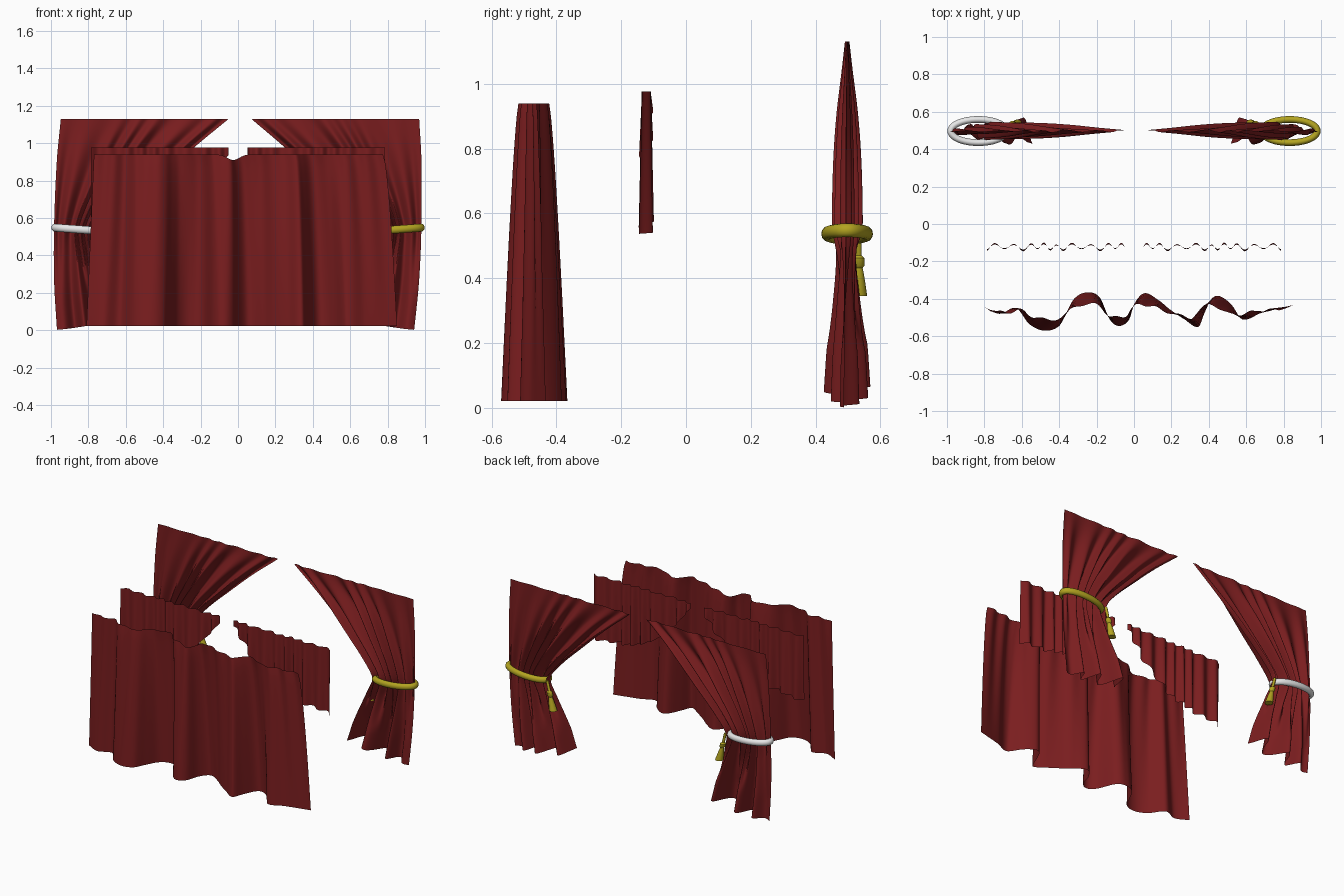
import bpy, bmesh, math
from mathutils import Vector

cube = bpy.data.objects.get("Cube")
if cube:
    bpy.data.objects.remove(cube, do_unlink=True)


def material(name, rgb):
    m = bpy.data.materials.new(name)
    m.diffuse_color = (*rgb, 1)
    m.use_nodes = True
    m.node_tree.nodes["Principled BSDF"].inputs["Base Color"].default_value = (*rgb, 1)
    return m


red = material("red_velvet", (0.195, 0.0125, 0.0135))
gold = material("gold_cord", (0.45, 0.37, 0.015))
white = material("white_cord", (0.8, 0.8, 0.8))


def finish(name, bm, mat, angle=60):
    mesh = bpy.data.meshes.new(name)
    bm.to_mesh(mesh)
    bm.free()
    obj = bpy.data.objects.new(name, mesh)
    bpy.context.collection.objects.link(obj)
    mesh.materials.append(mat)
    bpy.ops.object.select_all(action="DESELECT")
    obj.select_set(True)
    bpy.context.view_layer.objects.active = obj
    bpy.ops.object.shade_smooth_by_angle(angle=math.radians(angle))
    return obj


def smooth(keys, t):
    """Cubic interpolation through (position, value) keys in rising order."""
    t = min(max(t, keys[0][0]), keys[-1][0])
    i = 0
    while i < len(keys) - 2 and t > keys[i + 1][0]:
        i += 1

    def slope(k):
        a, b = keys[max(k - 1, 0)], keys[min(k + 1, len(keys) - 1)]
        return (b[1] - a[1]) / (b[0] - a[0])

    (x0, y0), (x1, y1) = keys[i], keys[i + 1]
    h = x1 - x0
    s = (t - x0) / h
    return ((2*s**3 - 3*s*s + 1) * y0 + (s**3 - 2*s*s + s) * h * slope(i)
            + (3*s*s - 2*s**3) * y1 + (s**3 - s*s) * h * slope(i + 1))


def cloth(name, nu, nv, place):
    """Open sheet: u runs toward +x, v runs downward."""
    bm = bmesh.new()
    rows = [[bm.verts.new(place(i / nu, j / nv)) for i in range(nu + 1)]
            for j in range(nv + 1)]
    for a, b in zip(rows, rows[1:]):
        for i in range(nu):
            bm.faces.new((a[i], b[i], b[i + 1], a[i + 1]))
    return finish(name, bm, red)


# Front curtain: deep folds at the hem, shallower at the top
hem = [(-.81, -.44), (-.72, -.48), (-.63, -.45), (-.56, -.535), (-.48, -.57),
       (-.4, -.545), (-.36, -.47), (-.32, -.4), (-.26, -.367), (-.185, -.39),
       (-.13, -.51), (-.08, -.545), (-.025, -.51), (0, -.43), (.055, -.37),
       (.135, -.41), (.19, -.455), (.27, -.51), (.345, -.55), (.375, -.48),
       (.415, -.4), (.455, -.385), (.52, -.43), (.58, -.51), (.68, -.476),
       (.85, -.433)]


def front_place(u, v):
    x = -.81 + 1.66 * u
    depth = .4 + .6 * v ** .75
    ripple = .008 * (1 - v) * math.sin(x * 48 + math.sin(x * 9))
    y = -.47 + (smooth(hem, x) + .47) * depth + ripple
    top = .94 - .03 * math.exp(-((x + .01) / .05) ** 2)
    left, right = -.77 - .04 * v, .775 + .075 * v ** .6
    return left + (right - left) * u, y, top + (.022 - top) * v


cloth("front_curtain", 220, 24, front_place)

# Middle valance: two swept halves, short at the centre
drop = [(0, .04), (.18, .2), (.38, .33), (.58, .4), (.8, .425), (1, .44)]

# Back drapes: gathered at the tie, flared at the hem
inner = [(0, .53), (.2, .575), (.4, .635), (.53, .665), (.65, .58),
         (.8, .43), (.97, .25), (1.13, .06)]
outer = [(0, .955), (.25, .975), (.53, .982), (.9, .975), (1.13, .958)]
swell = [(0, .072), (.3, .055), (.45, .046), (.55, .048), (.75, .044),
         (.9, .034), (1.05, .016), (1.13, .007)]


def make_valance(side, label):
    def place(u, v):
        u = u if side > 0 else 1 - u
        x = .05 + .737 * u
        wave = math.sin(u * 56 + 1.3 * math.sin(u * 11)) + .35 * math.sin(u * 23)
        y = -.122 + wave * (.011 + .007 * v)
        return side * x, y, .977 - smooth(drop, u) * v
    cloth(label + "_valance", 140, 12, place)


def make_drape(side, label):
    def place(u, v):
        u = u if side > 0 else 1 - u
        z = 1.13 * (1 - v)
        a, b = smooth(inner, z), smooth(outer, z)
        # Many pleats above the tie merge into a few broad folds below it
        mix = smooth([(.15, 0), (.35, .4), (.55, 1)], z)
        fine = .8 * math.sin(u * 44 + 1.5 * math.sin(u * 12)) + .3 * math.sin(u * 19 + 2)
        broad = math.sin(u * 19 - 1.2 + .8 * math.sin(u * 9))
        fade = 1 if u < .45 else 1 - .8 * (u - .45) / .55
        y = .497 + (broad + (fine - broad) * mix) * smooth(swell, z) * fade
        lift = (.002 + .075 * (1 - u) ** 1.3) * v ** 3
        lean = -.013 + .021 * z
        return side * (a + (b - a) * u) + lean, y, z + lift
    cloth(label + "_drape", 150, 36, place)


# Tie ring: flattened loop, a little higher at the outside
def make_tie(side, label, mat):
    bm = bmesh.new()
    steps, sides, r = 48, 12, .021
    loops = []
    for i in range(steps):
        t = 2 * math.pi * i / steps
        c, s = math.cos(t), math.sin(t)
        centre = Vector((.832 + .148 * c, .497 + .062 * s, .537 + .011 * c))
        out = Vector((.062 * c, .148 * s, 0)).normalized()
        loops.append([bm.verts.new(centre + out * r * .85 * math.cos(p)
                                   + Vector((0, 0, r * math.sin(p))))
                      for p in (2 * math.pi * k / sides for k in range(sides))])
    for i in range(steps):
        a, b = loops[i], loops[(i + 1) % steps]
        for k in range(sides):
            n = (k + 1) % sides
            bm.faces.new((a[k], b[k], b[n], a[n]))
    bmesh.ops.scale(bm, vec=(side, 1, 1), verts=bm.verts)
    bmesh.ops.recalc_face_normals(bm, faces=bm.faces)
    finish(label + "_tie_ring", bm, mat)


# Tassel: turned profile hanging behind the inner end of the tie
tassel = [(.009, .535), (.009, .47), (.018, .462), (.018, .44),
          (.012, .432), (.018, .4), (.026, .345)]


def make_tassel(side, label):
    bm = bmesh.new()
    sides = 12
    loops = [[bm.verts.new((.668 - .24 * (.53 - z) + r * math.cos(p),
                            .533 + r * math.sin(p), z))
              for p in (2 * math.pi * k / sides for k in range(sides))]
             for r, z in tassel]
    for a, b in zip(loops, loops[1:]):
        for k in range(sides):
            n = (k + 1) % sides
            bm.faces.new((a[k], b[k], b[n], a[n]))
    bm.faces.new(loops[0])
    bm.faces.new(loops[-1])
    bmesh.ops.scale(bm, vec=(side, 1, 1), verts=bm.verts)
    bmesh.ops.recalc_face_normals(bm, faces=bm.faces)
    finish(label + "_tassel", bm, gold, 40)


for side, label, cord in ((1, "left", gold), (-1, "right", white)):
    make_valance(side, label)
    make_drape(side, label)
    make_tie(side, label, cord)
    make_tassel(side, label)
